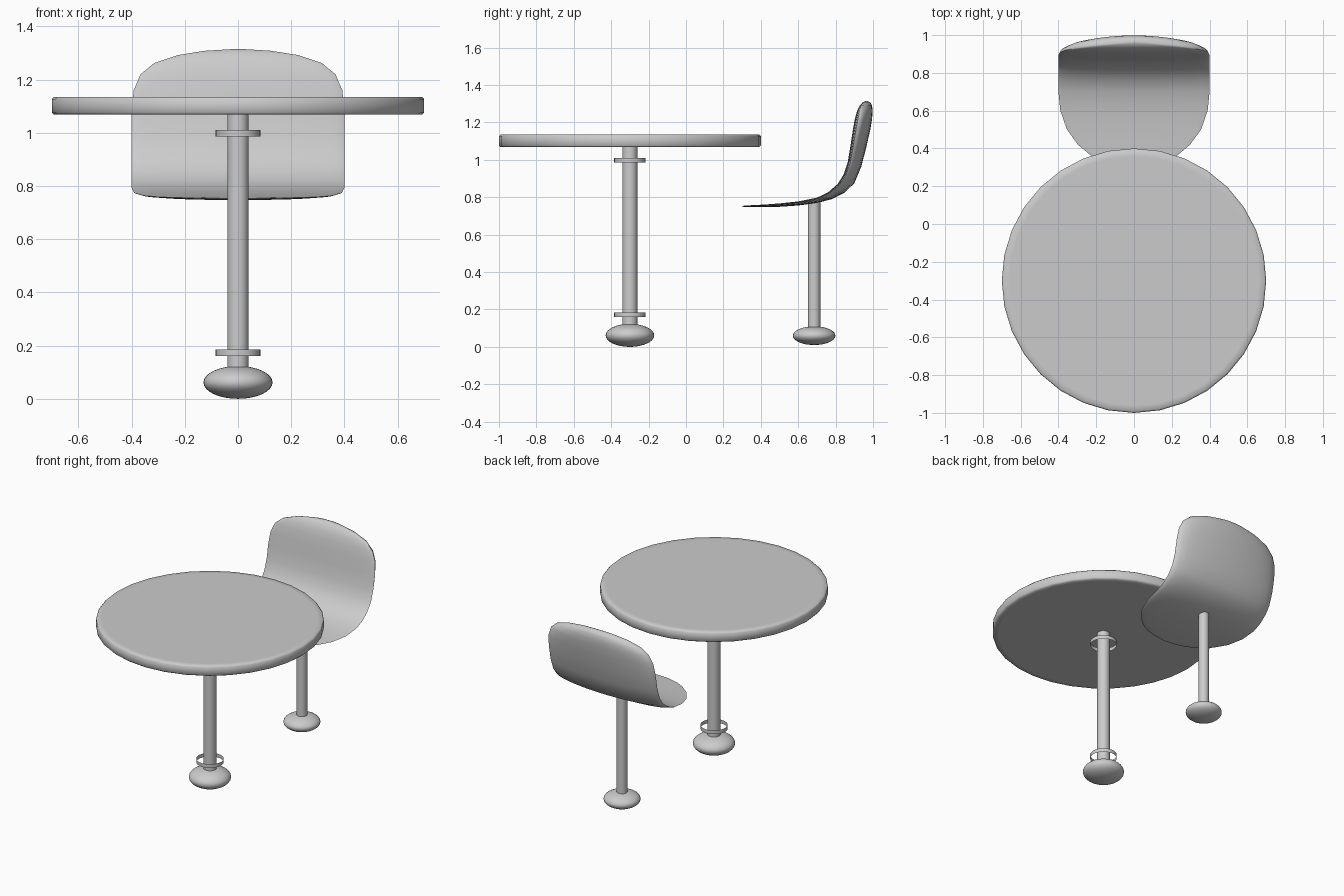
import bpy, bmesh, math

if "Cube" in bpy.data.objects:
    bpy.data.objects.remove(bpy.data.objects["Cube"])

grey = bpy.data.materials.new("light_grey")
grey.diffuse_color = (0.6, 0.6, 0.6, 1)
grey.use_nodes = True
grey.node_tree.nodes["Principled BSDF"].inputs["Base Color"].default_value = grey.diffuse_color


def finish(name, bm, angle=None):
    bmesh.ops.recalc_face_normals(bm, faces=bm.faces)
    me = bpy.data.meshes.new(name)
    bm.to_mesh(me)
    bm.free()
    me.materials.append(grey)
    ob = bpy.data.objects.new(name, me)
    bpy.context.collection.objects.link(ob)
    bpy.ops.object.select_all(action='DESELECT')
    ob.select_set(True)
    bpy.context.view_layer.objects.active = ob
    if angle is None:
        bpy.ops.object.shade_smooth()
    else:
        bpy.ops.object.shade_smooth_by_angle(angle=math.radians(angle))
    return ob


def lathe(name, y, profile, n=32, caps=True, angle=40):
    """Turn a (radius, height) profile around a vertical axis at (0, y)."""
    bm = bmesh.new()
    rings = [[bm.verts.new((r * math.cos(2 * math.pi * i / n),
                            y + r * math.sin(2 * math.pi * i / n), z))
              for i in range(n)] for r, z in profile]
    for a, b in zip(rings, rings[1:]):
        for i in range(n):
            j = (i + 1) % n
            bm.faces.new((a[i], a[j], b[j], b[i]))
    if caps:
        bm.faces.new(rings[0])
        bm.faces.new(rings[-1])
    return finish(name, bm, angle)


def foot(name, y, r, z0, z1):
    """Flattened ball that carries a post."""
    bm = bmesh.new()
    bmesh.ops.create_uvsphere(bm, u_segments=32, v_segments=16, radius=1)
    bmesh.ops.scale(bm, verts=bm.verts, vec=(r, r, (z1 - z0) / 2))
    bmesh.ops.translate(bm, verts=bm.verts, vec=(0, y, (z0 + z1) / 2))
    return finish(name, bm)


# Table
TY, SY = -0.30, 0.685
lathe("table_top", TY, [(0.66, 1.068), (0.692, 1.068), (0.70, 1.076),
                        (0.70, 1.127), (0.692, 1.135), (0.66, 1.135)], angle=60)
lathe("table_post", TY, [(0.04, 0.09), (0.04, 1.075)])
for label, z in (("lower", 0.16), ("upper", 0.985)):
    lathe(label + "_post_band", TY, [(0.084, z), (0.084, z + 0.025)], caps=False)
foot("table_foot", TY, 0.13, 0.0, 0.123)

# Seat support
lathe("seat_post", SY, [(0.033, 0.08), (0.033, 0.785)])
foot("seat_foot", SY, 0.114, 0.01, 0.11)

# Seat shell stations: front face y, z; rear face y, z; half width
stations = [
    (.300, .753, .300, .750, .01), (.308, .755, .308, .749, .09),
    (.325, .756, .325, .748, .155), (.36, .758, .36, .747, .225),
    (.42, .761, .42, .747, .297), (.50, .767, .50, .749, .355),
    (.60, .778, .60, .756, .390), (.70, .798, .70, .769, .400),
    (.76, .827, .78, .790, .400), (.81, .870, .85, .826, .400),
    (.842, .920, .90, .875, .400), (.865, .990, .938, .965, .400),
    (.880, 1.08, .967, 1.08, .400), (.892, 1.16, .985, 1.16, .392),
    (.903, 1.22, .995, 1.22, .366), (.915, 1.262, .998, 1.262, .315),
    (.930, 1.292, .994, 1.292, .225), (.945, 1.308, .985, 1.308, .125),
    (.960, 1.315, .970, 1.315, .01),
]
N = 16
RIM = 0.18  # the rim lies just behind the nearly flat front face
bm = bmesh.new()
loops = []
for fy, fz, by, bz, w in stations:
    loop = []
    for k in range(2 * N):
        a = math.pi * k / N
        s = math.sin(a)
        t = RIM - RIM * s if s > 0 else RIM - (1 - RIM) * s
        loop.append(bm.verts.new((w * math.cos(a), fy + (by - fy) * t,
                                  fz + (bz - fz) * t)))
    loops.append(loop)
for a, b in zip(loops, loops[1:]):
    for i in range(2 * N):
        j = (i + 1) % (2 * N)
        bm.faces.new((a[i], a[j], b[j], b[i]))
bm.faces.new(loops[0])
bm.faces.new(loops[-1])
finish("seat_shell", bm, 60)
